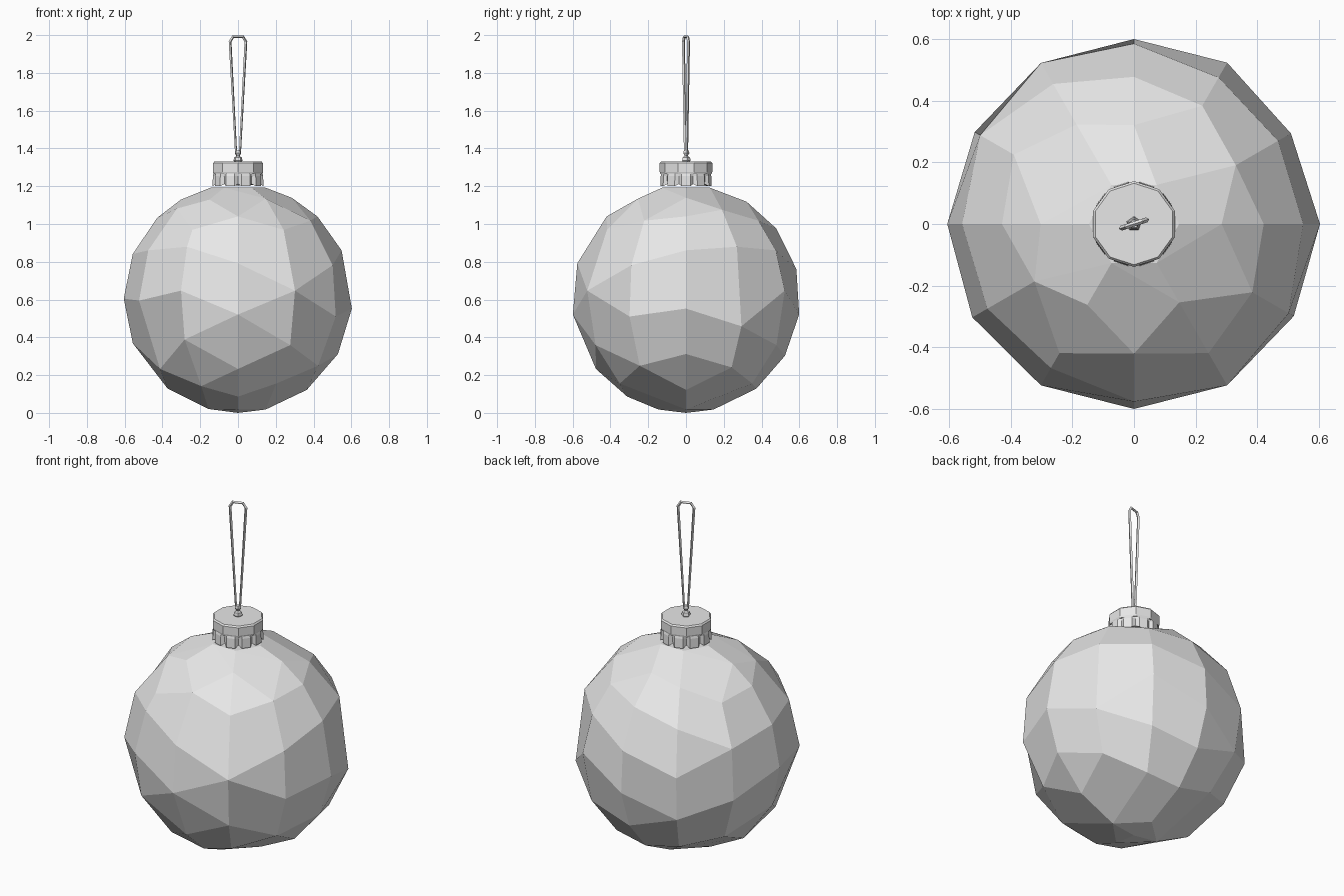
import bpy
import bmesh
from math import sin, cos, radians
from mathutils import Vector

cube = bpy.data.objects.get("Cube")
if cube:
    bpy.data.objects.remove(cube)

# Single plain material
grey = bpy.data.materials.new("light_grey")
grey.use_nodes = True
grey.diffuse_color = (0.8, 0.8, 0.8, 1)
grey.node_tree.nodes["Principled BSDF"].inputs["Base Color"].default_value = (0.8, 0.8, 0.8, 1)


def finish(name, bm):
    """Turn a bmesh into a flat shaded, coloured object."""
    bmesh.ops.recalc_face_normals(bm, faces=bm.faces[:])
    mesh = bpy.data.meshes.new(name)
    bm.to_mesh(mesh)
    bm.free()
    mesh.materials.append(grey)
    obj = bpy.data.objects.new(name, mesh)
    bpy.context.collection.objects.link(obj)
    return obj


def polar(radius, degrees, z):
    return Vector((radius * cos(radians(degrees)), radius * sin(radians(degrees)), z))


def loft(name, rings):
    """Skin a stack of equal sized rings and close both ends."""
    bm = bmesh.new()
    loops = [[bm.verts.new(p) for p in ring] for ring in rings]
    count = len(loops[0])
    for low, high in zip(loops, loops[1:]):
        for i in range(count):
            j = (i + 1) % count
            bm.faces.new((low[i], low[j], high[j], high[i]))
    bm.faces.new(loops[0][::-1])
    bm.faces.new(loops[-1])
    return finish(name, bm)


def ring(radius, z, sides=10, start=18):
    return [polar(radius, start + i * 360 / sides, z) for i in range(sides)]


# Faceted ball: irregular latitudes on twelve meridians, counted from +x
R = 0.605
meridians = [
    (-76, -53, -29, -5, 25, 46, 62),
    (-37, -14, 27, 51),
    (-48, -24, 4, 25, 43),
    (-76, -52, -30, -8, 15, 38, 58),
    (-45, -20, 5, 30, 52),
    (-37, -10, 18, 42),
    (-75, -52, -23, 0, 23, 45, 60),
    (-38, -1, 25, 52),
    (-50, -21, 4, 27, 37, 60),
    (-76, -59, -38, -8, 18, 46),
    (-48, -24, 4, 37, 61),
    (-36, -9, 17, 43),
]
bm = bmesh.new()
bm.verts.new((0, 0, 0))
for k, latitudes in enumerate(meridians):
    neck = (76,) if k % 2 == 0 else ()
    for lat in latitudes + neck:
        a = radians(lat)
        bm.verts.new(polar(R * cos(a), k * 30, R + R * sin(a)))
bmesh.ops.convex_hull(bm, input=bm.verts[:])
bmesh.ops.recalc_face_normals(bm, faces=bm.faces[:])
bmesh.ops.join_triangles(bm, faces=bm.faces[:], angle_face_threshold=radians(14),
                         angle_shape_threshold=radians(70))
finish("ball", bm)

# Cap: decagonal lid with a small chamfer
loft("cap_lid", [ring(0.136, 1.265), ring(0.139, 1.275), ring(0.139, 1.322), ring(0.132, 1.33)])


# Crimped skirt: a narrow groove at each corner of the lid
def crimped(ridge, groove, z, lift):
    points = []
    for i in range(10):
        corner = 18 + 36 * i
        points += [polar(ridge, corner - 8, z),
                   polar(groove, corner, z + lift),
                   polar(ridge, corner + 8, z)]
    return points


loft("cap_skirt", [crimped(0.137, 0.122, 1.2, 0.012), crimped(0.135, 0.124, 1.255, 0),
                   crimped(0.131, 0.13, 1.27, 0)])

# Knot at the foot of the hanging thread
loft("thread_knot", [ring(r, z, 5) for r, z in
                     ((0.016, 1.325), (0.025, 1.335), (0.021, 1.352), (0.009, 1.36),
                      (0.018, 1.375), (0.014, 1.39))])

# Hanging thread: a tall narrow loop turned slightly about z
half = [(0.011, 1.38), (0.044, 1.965), (0.028, 1.991)]
path = half + [(-x, z) for x, z in reversed(half)]
curve = bpy.data.curves.new("thread_loop", "CURVE")
curve.dimensions = "3D"
curve.bevel_depth = 0.008
curve.bevel_resolution = 0
spline = curve.splines.new("POLY")
spline.points.add(len(path) - 1)
for point, (x, z) in zip(spline.points, path):
    point.co = (x * cos(radians(18)), x * sin(radians(18)), z, 1)
spline.use_cyclic_u = True
spline.use_smooth = False
curve.materials.append(grey)
thread = bpy.data.objects.new("thread_loop", curve)
bpy.context.collection.objects.link(thread)
